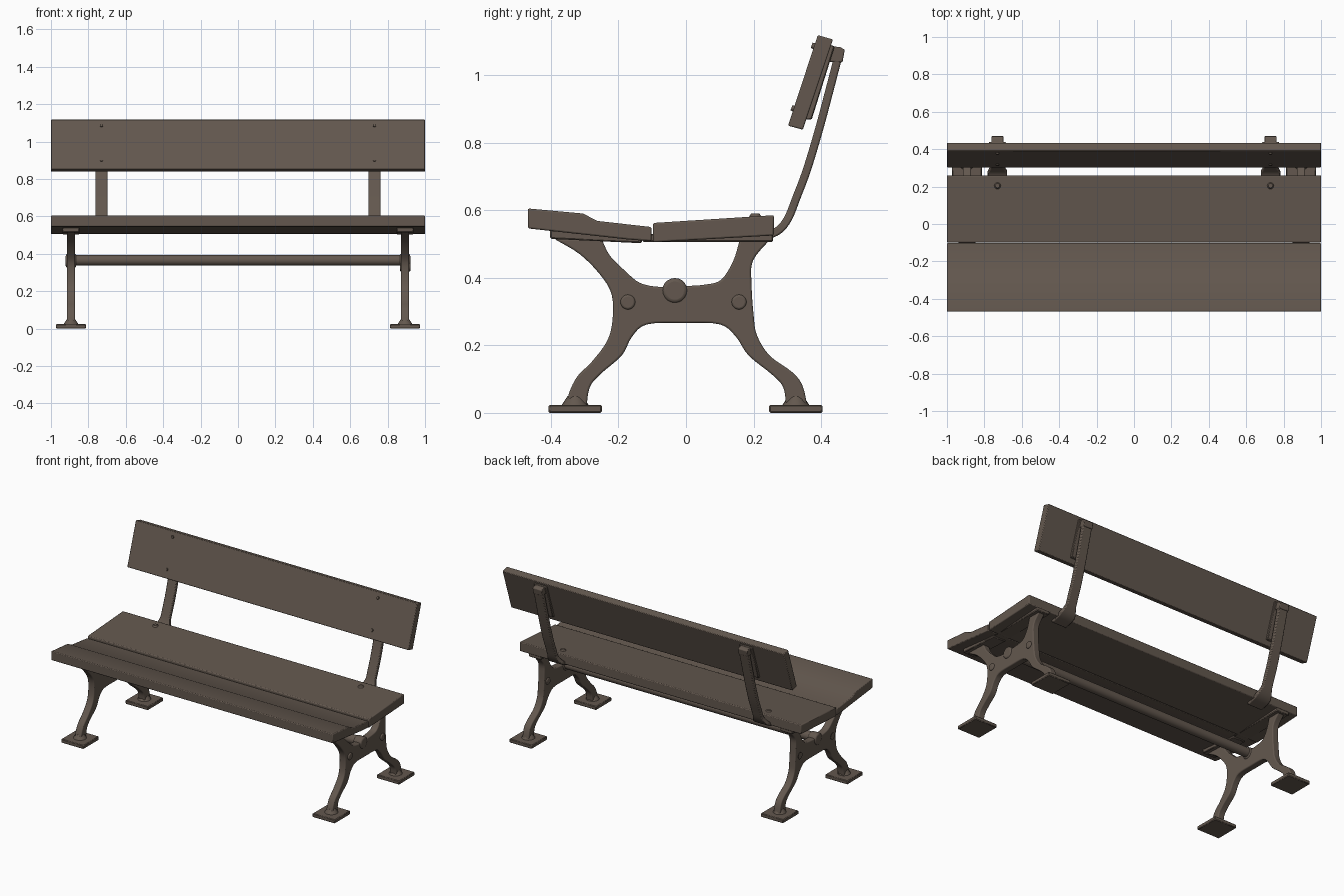
import bpy, bmesh, math
from mathutils import Vector

if "Cube" in bpy.data.objects:
    bpy.data.objects.remove(bpy.data.objects["Cube"])

mat = bpy.data.materials.new("dark brown")
mat.diffuse_color = (0.125, 0.097, 0.077, 1)
mat.use_nodes = True
mat.node_tree.nodes["Principled BSDF"].inputs["Base Color"].default_value = mat.diffuse_color


def finish(name, bm, bevel=0.0, segments=1):
    bmesh.ops.recalc_face_normals(bm, faces=bm.faces[:])
    me = bpy.data.meshes.new(name)
    bm.to_mesh(me)
    bm.free()
    ob = bpy.data.objects.new(name, me)
    bpy.context.collection.objects.link(ob)
    me.materials.append(mat)
    if bevel:
        m = ob.modifiers.new("bevel", 'BEVEL')
        m.width, m.segments = bevel, segments
        m.limit_method, m.angle_limit = 'ANGLE', math.radians(50)
    bpy.ops.object.select_all(action='DESELECT')
    ob.select_set(True)
    bpy.context.view_layer.objects.active = ob
    bpy.ops.object.shade_smooth_by_angle(angle=math.radians(40))
    return ob


def extrude_x(name, pts, x0, x1, bevel=0.0, segments=1):
    """Extrude a closed (y, z) outline from x0 to x1."""
    bm = bmesh.new()
    a = [bm.verts.new((x0, y, z)) for y, z in pts]
    b = [bm.verts.new((x1, y, z)) for y, z in pts]
    bm.faces.new(a)
    bm.faces.new(b[::-1])
    n = len(pts)
    for i in range(n):
        bm.faces.new((a[i], b[i], b[(i + 1) % n], a[(i + 1) % n]))
    return finish(name, bm, bevel, segments)


def box(name, x, y, z, bevel=0.004):
    return extrude_x(name, [(y[0], z[0]), (y[1], z[0]), (y[1], z[1]), (y[0], z[1])], x[0], x[1], bevel)


def rod(name, p, q, r1, r2=None, sides=20, bevel=0.0):
    """Cylinder or cone between two points."""
    p, q = Vector(p), Vector(q)
    bm = bmesh.new()
    bmesh.ops.create_cone(bm, cap_ends=True, segments=sides, radius1=r1,
                          radius2=r1 if r2 is None else r2, depth=(q - p).length)
    bm.transform((q - p).to_track_quat('Z', 'Y').to_matrix().to_4x4())
    bmesh.ops.translate(bm, verts=bm.verts[:], vec=(p + q) / 2)
    return finish(name, bm, bevel, 3)


def smooth(pts, steps=4):
    """Open Catmull-Rom curve through the points."""
    P = [Vector(p) for p in pts]
    P = [2 * P[0] - P[1]] + P + [2 * P[-1] - P[-2]]
    out = []
    for i in range(1, len(P) - 2):
        a, b, c, d = P[i - 1:i + 3]
        for k in range(steps):
            t = k / steps
            out.append(0.5 * (2 * b + (c - a) * t + (2 * a - 5 * b + 4 * c - d) * t * t
                              + (3 * b - a - 3 * c + d) * t ** 3))
    return out + [P[-2]]


# Seat boards: a curled front slat and a flat rear slat
extrude_x("front_seat_slat", [(-0.468, 0.605), (-0.305, 0.590), (-0.262, 0.568), (-0.102, 0.550),
          (-0.102, 0.508), (-0.17, 0.513), (-0.468, 0.546)], -1, 1, 0.005, 2)
extrude_x("rear_seat_slat", [(-0.098, 0.562), (0.26, 0.585), (0.26, 0.525), (-0.098, 0.505)], -1, 1, 0.005, 2)

# Leaning backrest board
extrude_x("backrest_board", [(0.390, 1.118), (0.435, 1.105), (0.346, 0.838), (0.302, 0.850)], -1, 1, 0.004, 2)

# Side frame outline, four open curves joined into one X shape
left_outer = smooth([(-0.39, 0.515), (-0.315, 0.47), (-0.255, 0.41), (-0.22, 0.35), (-0.218, 0.27), (-0.235, 0.21),
                     (-0.28, 0.15), (-0.32, 0.11), (-0.345, 0.062), (-0.355, 0.015)])
bottom = smooth([(-0.295, 0.015), (-0.285, 0.075), (-0.255, 0.113), (-0.19, 0.17), (-0.16, 0.225), (-0.115, 0.262),
                 (-0.005, 0.266), (0.10, 0.262), (0.148, 0.225), (0.185, 0.17), (0.255, 0.113),
                 (0.288, 0.075), (0.297, 0.015)])
right_outer = smooth([(0.36, 0.015), (0.345, 0.08), (0.315, 0.12), (0.247, 0.17), (0.21, 0.23), (0.200, 0.29),
                      (0.194, 0.38), (0.198, 0.45), (0.25, 0.515)])
top = smooth([(0.16, 0.515), (0.14, 0.45), (0.105, 0.395), (0.06, 0.38), (-0.01, 0.375), (-0.08, 0.373),
              (-0.137, 0.385), (-0.18, 0.42), (-0.225, 0.465), (-0.25, 0.515)])
frame = left_outer + bottom + right_outer + top

# Curved back support centre line
strap = smooth([(0.20, 0.517), (0.265, 0.535), (0.30, 0.572), (0.328, 0.64), (0.358, 0.72), (0.394, 0.84),
                (0.426, 0.96), (0.452, 1.06)], 6)


def strap_mesh(name, xc):
    """Strap with a flared lower end, swept along its centre line."""
    bm = bmesh.new()
    rings = []
    for i, p in enumerate(strap):
        d = (strap[min(i + 1, len(strap) - 1)] - strap[max(i - 1, 0)]).normalized()
        n = Vector((-d.y, d.x)) * 0.012
        w = 0.032 + 0.02 * max(0, min(1, (0.31 - p.x) / 0.03))
        rings.append([bm.verts.new((xc + sx * w, p.x + sn * n.x, p.y + sn * n.y))
                      for sx, sn in ((-1, -1), (1, -1), (1, 1), (-1, 1))])
    for a, b in zip(rings, rings[1:]):
        for k in range(4):
            bm.faces.new((a[k], a[(k + 1) % 4], b[(k + 1) % 4], b[k]))
    bm.faces.new(rings[0])
    bm.faces.new(rings[-1][::-1])
    return finish(name, bm, 0.005, 2)


for s, side in ((-1, "left"), (1, "right")):
    x = s * 0.893
    extrude_x(side + "_side_frame", frame, x - 0.022, x + 0.022, 0.012, 3)

    # Feet with flared collars
    for y, end in ((-0.328, "front"), (0.325, "rear")):
        box(f"{side}_{end}_foot", (x - 0.08, x + 0.08), (y - 0.079, y + 0.079), (0, 0.024))
        rod(f"{side}_{end}_foot_collar", (x, y, 0.02), (x, y, 0.05), 0.042, 0.022)

    # Flanges that carry the seat
    box(side + "_seat_flange", (x - 0.045, x + 0.045), (-0.13, 0.258), (0.506, 0.53))
    extrude_x(side + "_front_flange", [(-0.402, 0.515), (-0.13, 0.502), (-0.13, 0.525), (-0.402, 0.542)],
              x - 0.045, x + 0.045, 0.004)

    # Frame bolts and crossbar hub
    for y, end in ((-0.172, "front"), (0.157, "rear")):
        rod(f"{side}_{end}_frame_bolt", (x - 0.028, y, 0.328), (x + s * 0.03, y, 0.328), 0.022, bevel=0.006)
    rod(side + "_crossbar_hub", (x - 0.028, -0.033, 0.362), (x + 0.028, -0.033, 0.362), 0.037, bevel=0.01)

    # Back support, its top block and the plate behind the board
    xb = s * 0.73
    strap_mesh(side + "_back_support", xb)
    extrude_x(side + "_support_top", [(0.42, 1.085), (0.455, 1.083), (0.470, 1.075), (0.463, 1.037), (0.41, 1.04)],
              xb - 0.033, xb + 0.033, 0.004, 2)
    extrude_x(side + "_backing_plate", [(0.425, 1.09), (0.440, 1.085), (0.372, 0.868), (0.352, 0.868)],
              xb - 0.045, xb + 0.045, 0.003)

    # Bolts on the backrest and the seat
    for y, z, end in ((0.320, 0.90, "lower"), (0.380, 1.085, "upper")):
        rod(f"{side}_{end}_back_bolt", (xb, y + 0.015, z - 0.005), (xb, y - 0.008, z + 0.003), 0.012, 0.008, 12)
    rod(side + "_seat_bolt", (xb, 0.205, 0.575), (xb, 0.205, 0.590), 0.022, 0.012, 12)

# Round crossbar joining both side frames
rod("crossbar", (-0.88, -0.033, 0.365), (0.88, -0.033, 0.365), 0.029, sides=24)
